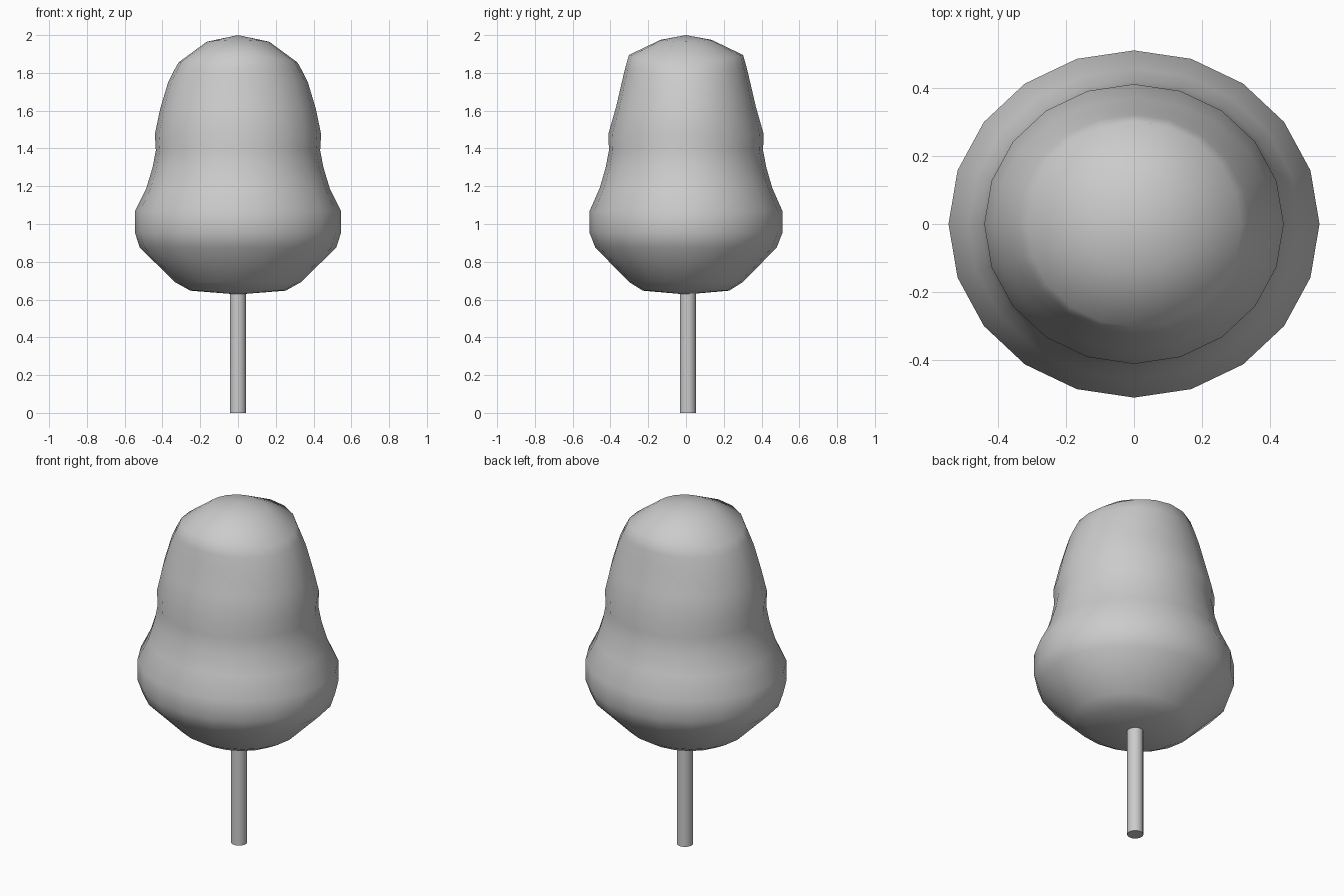
import bpy, bmesh, math

if "Cube" in bpy.data.objects:
    bpy.data.objects.remove(bpy.data.objects["Cube"])

SEGMENTS = 20

# Foliage rings, top to bottom: x radius, y radius, height at the sides, height at front/back
RINGS = [
    (0.165, 0.135, 1.965, 1.975),
    (0.315, 0.302, 1.855, 1.895),
    (0.340, 0.322, 1.810, 1.825),
    (0.370, 0.340, 1.750, 1.750),
    (0.412, 0.370, 1.610, 1.620),
    (0.440, 0.411, 1.476, 1.476),
    (0.435, 0.408, 1.390, 1.390),
    (0.452, 0.425, 1.300, 1.300),
    (0.487, 0.457, 1.185, 1.190),
    (0.545, 0.510, 1.070, 1.070),
    (0.545, 0.510, 0.952, 0.952),
    (0.520, 0.480, 0.875, 0.875),
    (0.333, 0.300, 0.692, 0.692),
    (0.252, 0.228, 0.647, 0.647),
]


def add_object(name, bm):
    bmesh.ops.recalc_face_normals(bm, faces=bm.faces[:])
    mesh = bpy.data.meshes.new(name)
    bm.to_mesh(mesh)
    bm.free()
    obj = bpy.data.objects.new(name, mesh)
    bpy.context.collection.objects.link(obj)
    return obj


# Foliage: stacked oval rings closed by a pole at each end
bm = bmesh.new()
rings = []
for rx, ry, z_side, z_front in RINGS:
    ring = []
    for i in range(SEGMENTS):
        a = 2 * math.pi * i / SEGMENTS
        c, s = math.cos(a), math.sin(a)
        ring.append(bm.verts.new((rx * c, ry * s, z_side * c * c + z_front * s * s)))
    rings.append(ring)
top = bm.verts.new((0, 0, 2.0))
bottom = bm.verts.new((0, 0, 0.627))
for i in range(SEGMENTS):
    j = (i + 1) % SEGMENTS
    for upper, lower in zip(rings, rings[1:]):
        bm.faces.new((upper[i], lower[i], lower[j], upper[j]))
    bm.faces.new((top, rings[0][i], rings[0][j]))
    bm.faces.new((bottom, rings[-1][j], rings[-1][i]))
for face in bm.faces:
    face.smooth = True
add_object("foliage", bm)

# Trunk: thin straight post set slightly behind the centre
bpy.ops.mesh.primitive_cylinder_add(vertices=20, radius=0.043, depth=0.65,
                                    location=(0, 0.01, 0.325))
trunk = bpy.context.object
trunk.name = "trunk"
bpy.ops.object.shade_smooth_by_angle(angle=math.radians(40))
